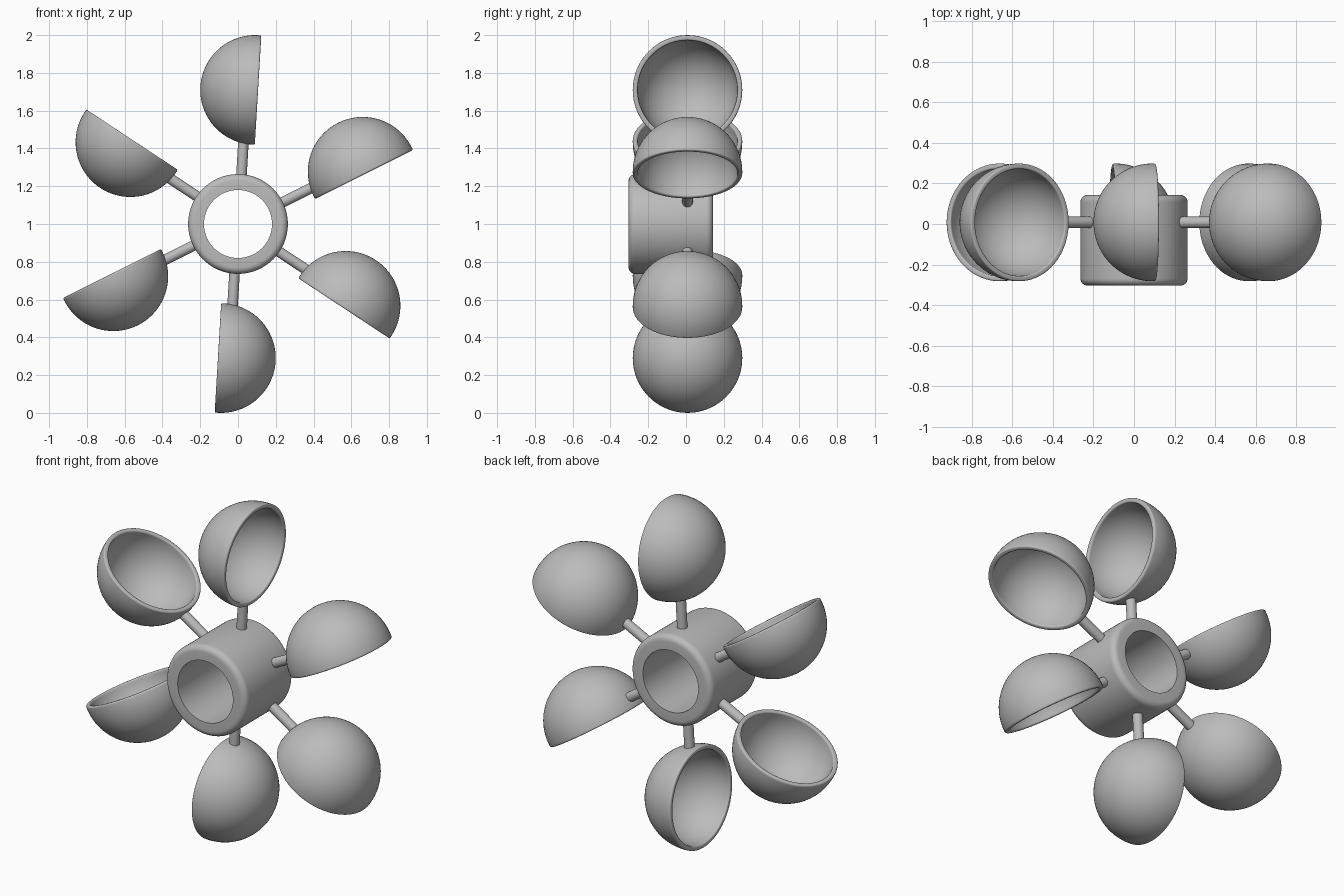
import bpy, bmesh
from math import sin, cos, pi, radians
from mathutils import Matrix

cube = bpy.data.objects.get("Cube")
if cube:
    bpy.data.objects.remove(cube)

grey = bpy.data.materials.new("plain grey")
grey.use_nodes = True
grey.diffuse_color = (0.5, 0.5, 0.5, 1)
grey.node_tree.nodes["Principled BSDF"].inputs["Base Color"].default_value = (0.5, 0.5, 0.5, 1)

WHEEL_Y = 0.008
TILT = radians(3.4)


def arc(r, z, radius, start, end, steps):
    """Profile points on an arc, angles in degrees."""
    angles = [radians(start + (end - start) * i / steps) for i in range(steps + 1)]
    return [(r + radius * cos(a), z + radius * sin(a)) for a in angles]


def lathe(name, profile, steps, closed=False):
    """Mesh turned around z from (radius, height) points."""
    bm = bmesh.new()
    verts = [bm.verts.new((max(r, 0), 0, z)) for r, z in profile]
    edges = [bm.edges.new(pair) for pair in zip(verts, verts[1:])]
    if closed:
        edges.append(bm.edges.new((verts[-1], verts[0])))
    bmesh.ops.spin(bm, geom=verts + edges, cent=(0, 0, 0), axis=(0, 0, 1),
                   angle=2 * pi, steps=steps)
    bmesh.ops.remove_doubles(bm, verts=bm.verts, dist=1e-5)
    bmesh.ops.recalc_face_normals(bm, faces=bm.faces)
    mesh = bpy.data.meshes.new(name)
    bm.to_mesh(mesh)
    bm.free()
    mesh.materials.append(grey)
    return mesh


def place(name, mesh, matrix):
    obj = bpy.data.objects.new(name, mesh)
    bpy.context.collection.objects.link(obj)
    obj.matrix_world = matrix
    return obj


def smooth(obj, angle):
    bpy.ops.object.select_all(action="DESELECT")
    obj.select_set(True)
    bpy.context.view_layer.objects.active = obj
    bpy.ops.object.shade_smooth_by_angle(angle=radians(angle))


# Hub: open tube along y with rounded outer edges
front, back, outer, inner, edge = -0.304, 0.143, 0.264, 0.18, 0.035
hub_profile = ([(inner, front)]
               + arc(outer - edge, front + edge, edge, -90, 0, 6)
               + arc(outer - edge, back - edge, edge, 0, 90, 6)
               + [(inner, back)])
hub = place("hub", lathe("hub", hub_profile, 96, closed=True),
            Matrix.Translation((0, 0, 1)) @ Matrix.Rotation(-pi / 2, 4, "X"))
smooth(hub, 30)

# Cup: hollow half sphere with a rounded rim, opening along its own +z
R, wall, lip = 0.29, 0.026, 0.008
cup_profile = (arc(0, -lip, R, -90, 0, 24)
               + arc(R - lip, 0, lip, 0, 90, 4)
               + arc(R - wall + lip, 0, lip, 90, 180, 4)
               + arc(0, -lip, R - wall, 0, -90, 24))
cup_mesh = lathe("cup", cup_profile, 72)

# Spoke: plain rod from the hub wall to the cup
spoke_mesh = lathe("spoke", [(0, 0.22), (0.028, 0.22), (0.028, 0.436), (0, 0.436)], 32)

# Six cups and spokes around the hub
for i in range(6):
    turn = Matrix.Translation((0, WHEEL_Y, 1)) @ Matrix.Rotation(TILT + i * pi / 3, 4, "Y")
    cup = place(f"cup_{i + 1}", cup_mesh,
                turn @ Matrix.Translation((0.056, 0, 0.714)) @ Matrix.Rotation(pi / 2, 4, "Y"))
    spoke = place(f"spoke_{i + 1}", spoke_mesh, turn @ Matrix.Translation((0.003, 0, 0)))
    if i == 0:
        smooth(cup, 40)
        smooth(spoke, 40)
